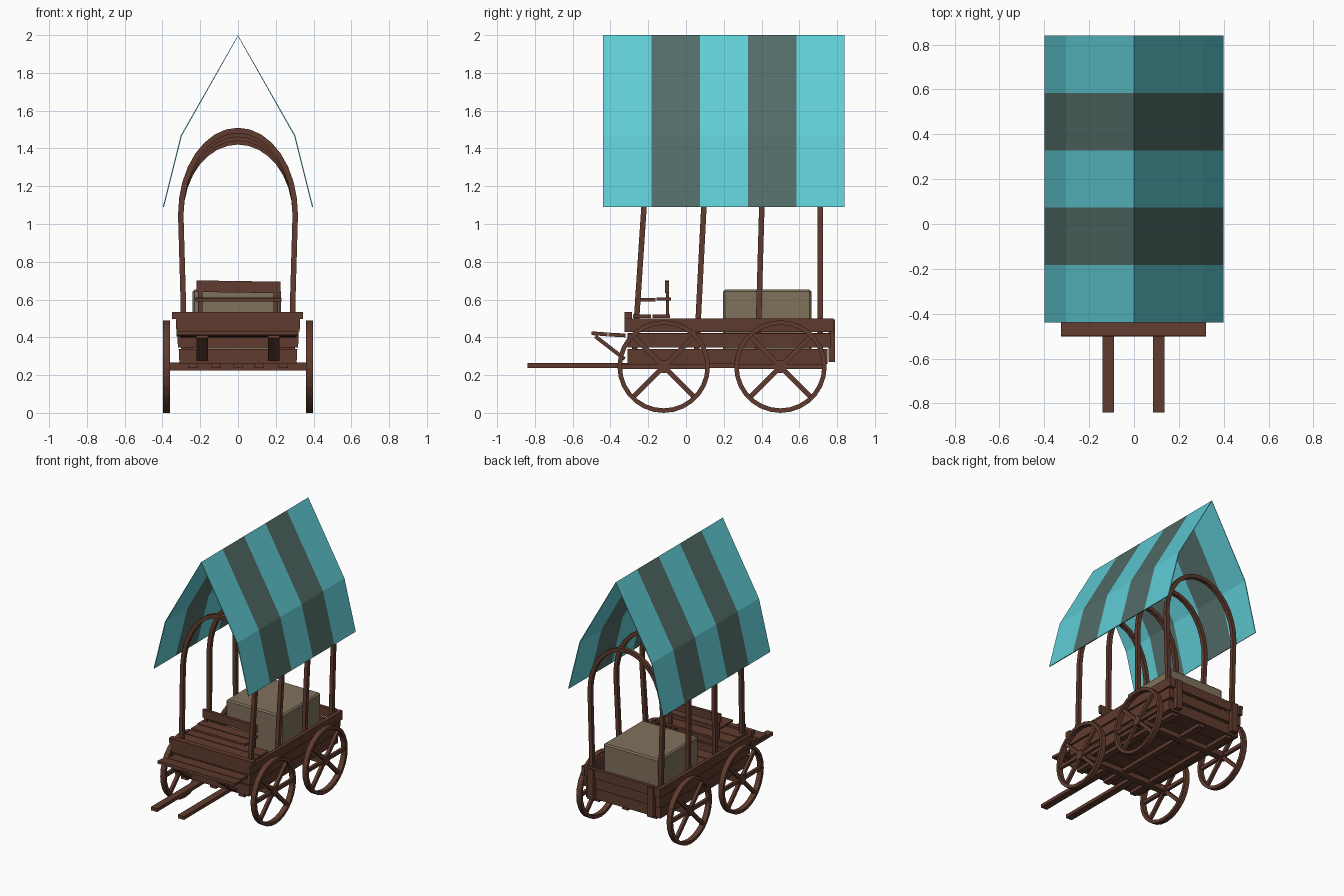
import bpy, bmesh, math
from mathutils import Vector, Matrix

if "Cube" in bpy.data.objects:
    bpy.data.objects.remove(bpy.data.objects["Cube"])


def mat(name, rgb):
    m = bpy.data.materials.new(name)
    lin = [((c / 255 + 0.055) / 1.055) ** 2.4 for c in rgb]
    m.diffuse_color = (*lin, 1)
    m.use_nodes = True
    m.node_tree.nodes["Principled BSDF"].inputs["Base Color"].default_value = m.diffuse_color
    return m


WOOD = mat("brown wood", (96, 59, 46))
TEAL = mat("teal cloth", (95, 204, 213))
GREY = mat("grey cloth", (82, 109, 104))
CRATE = mat("tan crate", (128, 113, 92))


def finish(name, bm, *mats):
    bmesh.ops.recalc_face_normals(bm, faces=bm.faces)
    me = bpy.data.meshes.new(name)
    bm.to_mesh(me)
    bm.free()
    for m in mats:
        me.materials.append(m)
    ob = bpy.data.objects.new(name, me)
    bpy.context.collection.objects.link(ob)
    return ob


def add_box(bm, x, y, z, rot=None):
    """Box from (min, max) ranges, optionally turned about its centre."""
    c = Vector(((x[0] + x[1]) / 2, (y[0] + y[1]) / 2, (z[0] + z[1]) / 2))
    m = Matrix.Translation(c) @ (rot or Matrix()) @ Matrix.Diagonal(
        (x[1] - x[0], y[1] - y[0], z[1] - z[0], 1))
    bmesh.ops.create_cube(bm, size=1, matrix=m)


def boxes(name, items, material=WOOD):
    bm = bmesh.new()
    for it in items:
        add_box(bm, *it)
    return finish(name, bm, material)


def beam_yz(a, b, x, t):
    """Box running from a to b in the side plane, thickness t."""
    d = Vector(b) - Vector(a)
    cy, cz = (Vector(a) + Vector(b)) / 2
    h = d.length / 2
    return (x, (cy - h, cy + h), (cz - t / 2, cz + t / 2),
            Matrix.Rotation(math.atan2(d.y, d.x), 4, 'X'))


# Plank walls of the bed: three rows, slightly flared
rows = [(0.26, 0.338, 0.300, -0.31, 0.75),
        (0.347, 0.422, 0.308, -0.31, 0.765),
        (0.43, 0.50, 0.316, -0.325, 0.78)]
for s, side in ((1, "right"), (-1, "left")):
    boxes("bed_wall_" + side, [
        ((s * x - 0.012, s * x + 0.012), (y0, y1), (z0, z1),
         Matrix.Rotation(s * 0.05, 4, 'Y')) for z0, z1, x, y0, y1 in rows])
boxes("tail_board", [((-x, x), (y1 - 0.03, y1 - 0.005), (z0, z1))
                     for z0, z1, x, y0, y1 in rows])
boxes("front_board", [((-x, x), (y0, y0 + 0.024), (z0, z1))
                      for z0, z1, x, y0, y1 in rows])
boxes("tail_cleats", [((s * 0.25 - 0.025, s * 0.25 + 0.025), (0.755, 0.79), (0.27, 0.495))
                      for s in (-1, 1)])

# Floor of cross planks, long beams beneath
n = 9
step = 1.04 / n
boxes("floor_planks", [((-0.3, 0.3), (-0.3 + i * step, -0.3 + (i + 1) * step - 0.008),
                        (0.262, 0.282)) for i in range(n)])
boxes("chassis_beams", [((x - 0.025, x + 0.025), (-0.30, 0.73), (0.237, 0.262))
                        for x in (-0.24, 0, 0.24)])
boxes("shafts", [((x - 0.026, x + 0.026), (-0.84, -0.10), (0.238, 0.263))
                 for x in (-0.115, 0.11)])

# Foot board with struts
boxes("foot_board", [
    beam_yz((-0.50, 0.422), (-0.415, 0.415), (-0.325, 0.32), 0.02),
    beam_yz((-0.41, 0.415), (-0.32, 0.41), (-0.305, 0.305), 0.02)])
boxes("foot_struts", [beam_yz((-0.48, 0.405), (-0.325, 0.285), (x - 0.03, x + 0.03), 0.02)
                      for x in (-0.19, 0.19)])

# Driver deck, seat and back rest
boxes("driver_deck", [
    ((-0.35, 0.345), (-0.325, -0.285), (0.497, 0.533)),
    ((-0.315, 0.315), (-0.28, -0.185), (0.503, 0.52)),
    ((-0.315, 0.315), (-0.178, -0.085), (0.503, 0.52))])
boxes("seat", [((-0.225, 0.23), (-0.24, -0.162), (0.591, 0.607)),
               ((-0.23, 0.225), (-0.157, -0.08), (0.594, 0.61))])
boxes("seat_posts", [((x - 0.012, x + 0.012), (-0.105, -0.09), (0.51, 0.69))
                     for x in (-0.2, 0.2)])
boxes("seat_back", [((-0.22, 0.225), (-0.112, -0.09), (0.637, 0.698),
                     Matrix.Rotation(0.015, 4, 'Y'))])

# Cargo crate
crate = boxes("crate", [((-0.24, 0.228), (0.197, 0.665), (0.282, 0.652))], CRATE)
bev = crate.modifiers.new("bevel", 'BEVEL')
bev.width = 0.01
bev.segments = 1

# Hoops: bent laths swept from a centre path, leaning back to front
for i, (y0, lean, top) in enumerate([(-0.268, 0.066, 1.495), (0.06, 0.05, 1.475),
                                     (0.382, 0.028, 1.455), (0.71, 0.0, 1.435)]):
    path = [Vector((0.287, 0.28)), Vector((0.29, 0.6))]
    path += [Vector((0.303 * math.cos(a), 1.05 + (top - 1.05) * math.sin(a)))
             for a in (math.pi * k / 16 for k in range(17))]
    path += [Vector((-0.29, 0.6)), Vector((-0.287, 0.28))]
    bm = bmesh.new()
    rings = []
    for k, p in enumerate(path):
        d = (path[min(k + 1, len(path) - 1)] - path[max(k - 1, 0)]).normalized()
        nrm = Vector((d.y, -d.x)) * 0.0145
        yc = y0 + lean * (p.y - 0.4)
        ring = []
        for sn, sy in ((1, -1), (1, 1), (-1, 1), (-1, -1)):
            q = p + nrm * sn
            ring.append(bm.verts.new((q.x, yc + sy * 0.0145, q.y)))
        rings.append(ring)
    for a, b in zip(rings, rings[1:]):
        for j in range(4):
            bm.faces.new((a[j], a[(j + 1) % 4], b[(j + 1) % 4], b[j]))
    bm.faces.new(rings[0])
    bm.faces.new(rings[-1])
    finish("hoop_%d" % (i + 1), bm, WOOD)

# Wheels: square-section rim, hub and spokes, with a beam axle per pair
R, SEG = 0.245, 28
for end, yc in (("front", -0.118), ("rear", 0.50)):
    boxes(end + "_axle", [((-0.37, 0.37), (yc - 0.025, yc + 0.025), (0.225, 0.268))])
    for s, side in ((1, "right"), (-1, "left")):
        xc = s * 0.378
        bm = bmesh.new()
        rings = []
        for k in range(SEG):
            a = 2 * math.pi * k / SEG
            rings.append([bm.verts.new((xc + dx, yc + r * math.cos(a), R + r * math.sin(a)))
                          for r, dx in ((R, -0.019), (R, 0.019),
                                        (R - 0.024, 0.019), (R - 0.024, -0.019))])
        for k in range(SEG):
            a, b = rings[k], rings[(k + 1) % SEG]
            for j in range(4):
                bm.faces.new((a[j], a[(j + 1) % 4], b[(j + 1) % 4], b[j]))
        for deg in (-45, -135, 45, 135, 0, 180):
            a = math.radians(deg)
            tip = (yc + 0.228 * math.cos(a), R + 0.228 * math.sin(a))
            add_box(bm, *beam_yz((yc, R), tip, (xc - 0.011, xc + 0.011), 0.026))
        bmesh.ops.create_cone(bm, cap_ends=True, segments=10, radius1=0.035, radius2=0.035,
                              depth=0.036, matrix=Matrix.Translation((xc, yc, R))
                              @ Matrix.Rotation(math.pi / 2, 4, 'Y'))
        finish("%s_%s_wheel" % (end, side), bm, WOOD)

# Striped canopy: folded sheet, five stripes along its length
profile = [(-0.395, 1.09), (-0.30, 1.468), (0, 1.997), (0.30, 1.468), (0.395, 1.09)]
ys = [-0.44, -0.183, 0.073, 0.328, 0.584, 0.84]
bm = bmesh.new()
grid = [[bm.verts.new((x, y, z)) for x, z in profile] for y in ys]
for i in range(5):
    for j in range(4):
        f = bm.faces.new((grid[i][j], grid[i][j + 1], grid[i + 1][j + 1], grid[i + 1][j]))
        f.material_index = i % 2
canopy = finish("canopy", bm, TEAL, GREY)
sol = canopy.modifiers.new("thickness", 'SOLIDIFY')
sol.thickness = 0.006
sol.offset = 0
